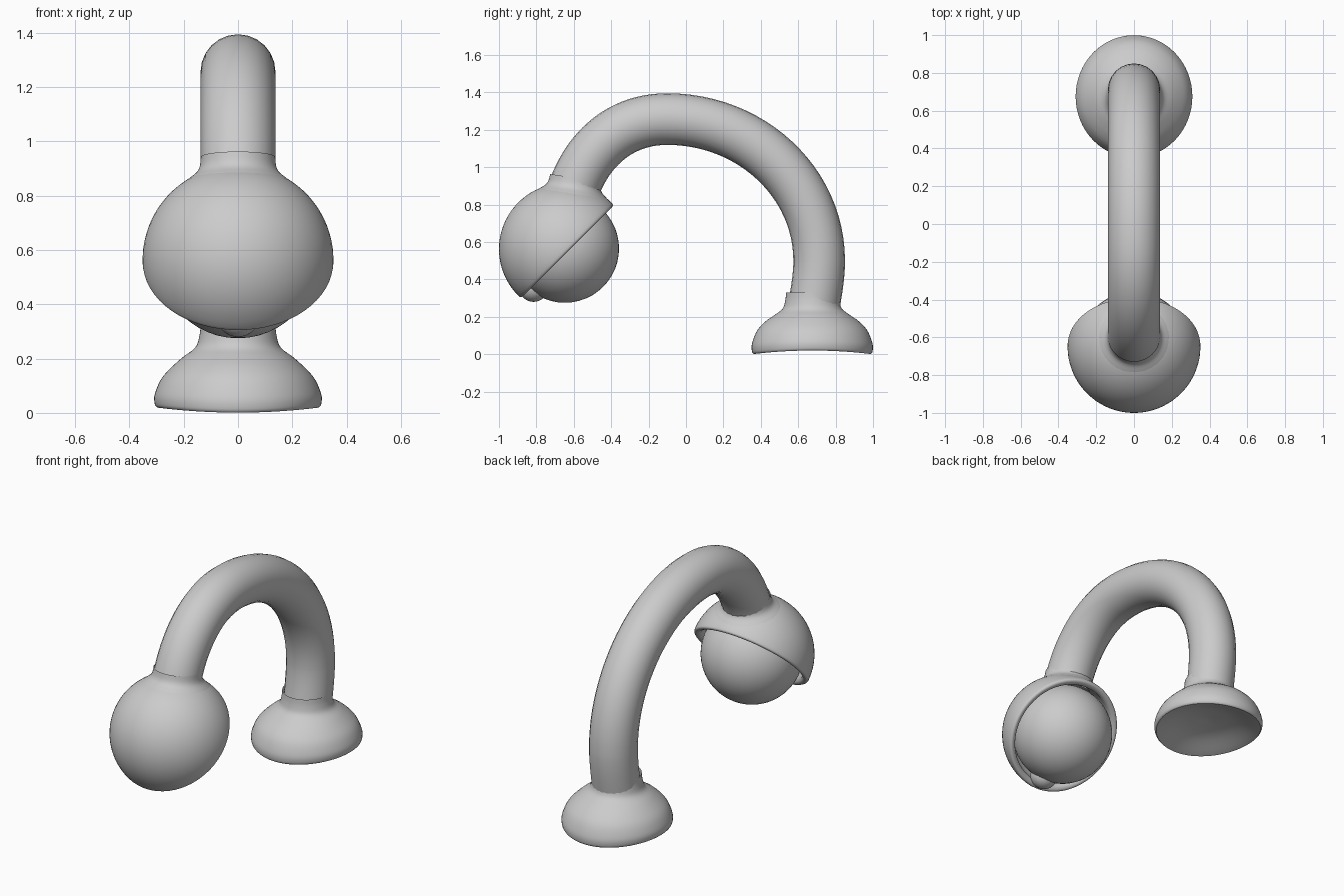
import bpy, bmesh, math
from mathutils import Vector

cube = bpy.data.objects.get("Cube")
if cube:
    bpy.data.objects.remove(cube, do_unlink=True)

GREY = (0.6, 0.6, 0.6, 1)
grey = bpy.data.materials.new("plain_grey")
grey.use_nodes = True
grey.diffuse_color = GREY
grey.node_tree.nodes["Principled BSDF"].inputs["Base Color"].default_value = GREY

HEAD = Vector((0, -0.648, 0.562))
SHADE_R = 0.352
SHADE_AXIS = Vector((0, -1, 1))


def finish(obj):
    obj.data.materials.append(grey)
    bpy.ops.object.select_all(action="DESELECT")
    obj.select_set(True)
    bpy.context.view_layer.objects.active = obj
    bpy.ops.object.shade_smooth_by_angle(angle=math.radians(50))
    return obj


def smooth_profile(points, steps=4):
    """Catmull-Rom curve through (radius, height) points."""
    pts = [Vector(p) for p in points]
    pts = [pts[0]] + pts + [pts[-1]]
    out = []
    for a, b, c, d in zip(pts, pts[1:], pts[2:], pts[3:]):
        for i in range(steps):
            t = i / steps
            out.append(b + (c - a) * t / 2 + (a - b * 2.5 + c * 2 - d / 2) * t * t
                       + (b * 3 - a - c * 3 + d) * t ** 3 / 2)
    return out + [pts[-1]]


def arc(radius, start, end, count=20):
    angles = [math.radians(start + (end - start) * i / count) for i in range(count + 1)]
    return [(radius * math.cos(a), radius * math.sin(a)) for a in angles]


def lathe(name, profile, centre, axis=(0, 0, 1), segments=64, shape=None):
    bm = bmesh.new()
    verts = [bm.verts.new((max(p[0], 0), 0, p[1])) for p in profile]
    edges = [bm.edges.new(pair) for pair in zip(verts, verts[1:])]
    bmesh.ops.spin(bm, geom=verts + edges, cent=(0, 0, 0), axis=(0, 0, 1),
                   angle=math.tau, steps=segments, use_duplicate=False)
    bmesh.ops.remove_doubles(bm, verts=bm.verts, dist=0.0004)
    bmesh.ops.recalc_face_normals(bm, faces=bm.faces)
    if shape:
        for v in bm.verts:
            shape(v.co)
    mesh = bpy.data.meshes.new(name)
    bm.to_mesh(mesh)
    bm.free()
    obj = bpy.data.objects.new(name, mesh)
    bpy.context.collection.objects.link(obj)
    obj.location = centre
    obj.rotation_mode = "QUATERNION"
    obj.rotation_quaternion = Vector((0, 0, 1)).rotation_difference(Vector(axis).normalized())
    return finish(obj)


def ball(name, radius, centre):
    bpy.ops.mesh.primitive_uv_sphere_add(segments=48, ring_count=24, radius=radius, location=centre)
    obj = bpy.context.object
    obj.name = name
    return finish(obj)


# Base: domed foot flowing into the arm, hollow below, rim lifted at the sides
def warp_base(co):
    co.z += 0.02 * (co.x / 0.308) ** 2 * max(0, 1 - co.z / 0.15)
    co.y *= 1.05 if co.z < 0.2 else 1.02


foot = smooth_profile([(0.137, 0.33), (0.142, 0.285), (0.158, 0.24), (0.21, 0.2),
                       (0.275, 0.135), (0.306, 0.06), (0.307, 0.015), (0.298, 0.001)])
hollow = smooth_profile([(0.298, 0.001), (0.28, 0.008), (0.15, 0.06), (0, 0.08)])
lathe("base", foot + hollow[1:], (0, 0.675, 0), shape=warp_base)

# Arm: thick round tube bent in an arch
curve = bpy.data.curves.new("arm", "CURVE")
curve.dimensions = "3D"
curve.bevel_depth = 0.138
curve.bevel_resolution = 10
curve.resolution_u = 24
# (y, z) of point, handle before, handle after
path = [((0.675, 0.2), (0.67, 0.15), (0.69, 0.3)),
        ((0.712, 0.5), (0.712, 0.4), (0.712, 0.918)),
        ((-0.1, 1.257), (0.348, 1.257), (-0.38, 1.257)),
        ((-0.61, 0.85), (-0.548, 1.06), (-0.63, 0.8))]
spline = curve.splines.new("BEZIER")
spline.bezier_points.add(len(path) - 1)
for point, (co, before, after) in zip(spline.bezier_points, path):
    point.handle_left_type = point.handle_right_type = "FREE"
    point.co = (0, *co)
    point.handle_left = (0, *before)
    point.handle_right = (0, *after)
arm = bpy.data.objects.new("arm", curve)
bpy.context.collection.objects.link(arm)
bpy.ops.object.select_all(action="DESELECT")
arm.select_set(True)
bpy.context.view_layer.objects.active = arm
bpy.ops.object.convert(target="MESH")
finish(bpy.context.object)

# Lamp shade: half-sphere shell with a rounded rim
rim = smooth_profile([(SHADE_R, 0), (0.349, -0.014), (0.337, -0.02), (0.32, -0.014), (0.31, 0)])
shell = arc(SHADE_R, 90, 0) + rim[1:-1] + arc(0.31, 0, 90)
lathe("lamp_shade", shell, HEAD, SHADE_AXIS)

# Neck: flared collar joining arm and shade
collar = smooth_profile([(0.137, 0.385), (0.141, 0.35), (0.154, 0.325), (0.185, 0.299), (0.21, 0.275)])
lathe("neck_collar", collar, HEAD, (0, 0.15, 1))

# Bulb and the small knob beside it
ball("bulb", 0.29, HEAD + Vector((0, 0, 0.003)))
ball("knob", 0.08, (0, -0.815, 0.36))
